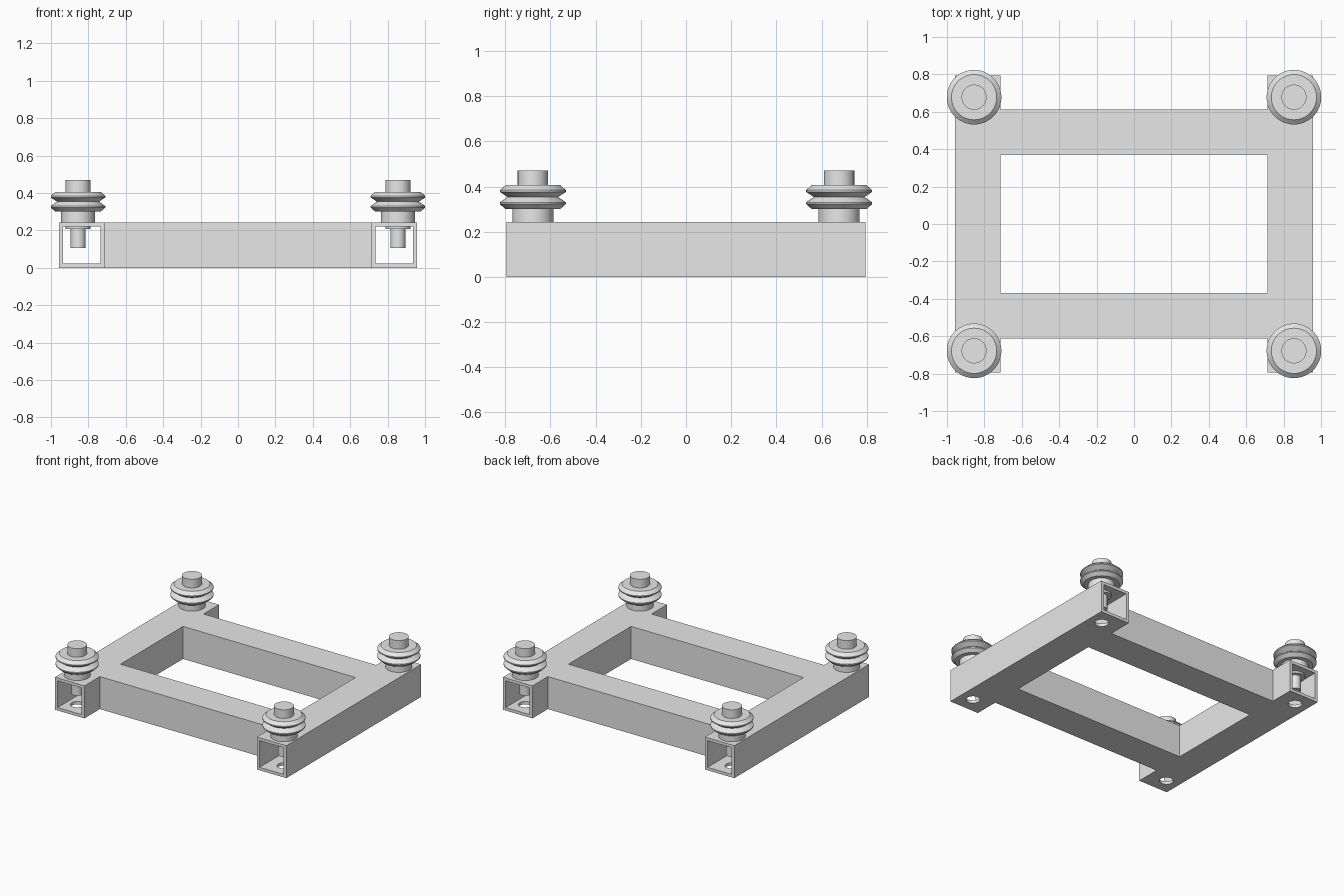
import bpy, bmesh, math
from mathutils import Matrix, Vector

cube = bpy.data.objects.get("Cube")
if cube:
    bpy.data.objects.remove(cube, do_unlink=True)

GREY = bpy.data.materials.new("plain grey")
GREY.use_nodes = True
GREY.diffuse_color = (0.8, 0.8, 0.8, 1)
GREY.node_tree.nodes["Principled BSDF"].inputs["Base Color"].default_value = (0.8, 0.8, 0.8, 1)

SIZE, WALL = 0.243, 0.022        # square tube section
RAIL_X, RAIL_LEN = 0.835, 1.59   # side rails
BEAM_Y = 0.491                   # cross beams
WHEEL_X, WHEEL_Y = 0.855, 0.678  # wheel axes


def add_object(name, bm):
    bmesh.ops.recalc_face_normals(bm, faces=bm.faces)
    mesh = bpy.data.meshes.new(name)
    bm.to_mesh(mesh)
    bm.free()
    mesh.materials.append(GREY)
    obj = bpy.data.objects.new(name, mesh)
    bpy.context.collection.objects.link(obj)
    return obj


def square_tube(name, center, length, along_x=False):
    """Hollow square tube, open at both ends."""
    bm = bmesh.new()
    rings = []
    h = SIZE / 2
    for r, y in ((h, -length / 2), (h, length / 2), (h - WALL, length / 2), (h - WALL, -length / 2)):
        rings.append([bm.verts.new((sx * r, y, sz * r))
                      for sx, sz in ((-1, -1), (1, -1), (1, 1), (-1, 1))])
    for k in range(4):
        a, b = rings[k], rings[(k + 1) % 4]
        for i in range(4):
            j = (i + 1) % 4
            bm.faces.new((a[i], a[j], b[j], b[i]))
    turn = Matrix.Rotation(math.pi / 2 if along_x else 0, 4, "Z")
    bm.transform(Matrix.Translation(Vector(center)) @ turn)
    return add_object(name, bm)


def lathe(name, profile, x, y, segments=48):
    """Closed solid turned about a vertical axis from (radius, z) points."""
    bm = bmesh.new()
    rings = [[bm.verts.new((x + r * math.cos(math.tau * i / segments),
                            y + r * math.sin(math.tau * i / segments), z))
              for i in range(segments)] for r, z in profile]
    for a, b in zip(rings, rings[1:]):
        for i in range(segments):
            j = (i + 1) % segments
            bm.faces.new((a[i], a[j], b[j], b[i]))
    bm.faces.new(rings[0])
    bm.faces.new(rings[-1])
    return add_object(name, bm)


def activate(obj):
    bpy.ops.object.select_all(action="DESELECT")
    obj.select_set(True)
    bpy.context.view_layer.objects.active = obj


def drill(obj, x, y):
    """Access hole through the lower wall, under a bolt."""
    cutter = lathe("hole_cutter", [(0.047, -0.03), (0.047, 0.06)], x, y, 32)
    cutter.hide_render = True
    mod = obj.modifiers.new("hole", "BOOLEAN")
    mod.operation, mod.solver, mod.object = "DIFFERENCE", "EXACT", cutter
    activate(obj)
    bpy.ops.object.modifier_apply(modifier=mod.name)
    bpy.data.objects.remove(cutter, do_unlink=True)


# Wheel parts as (radius, z) profiles
PARTS = {
    "spacer": [(0.091, 0.243), (0.091, 0.302)],
    "grooved_wheel": [(0.121, 0.300), (0.146, 0.322), (0.146, 0.330), (0.112, 0.353),
                      (0.146, 0.376), (0.146, 0.384), (0.121, 0.406)],
    "bolt_head": [(0.067, 0.404), (0.067, 0.470)],
    "bolt_shank": [(0.040, 0.105), (0.040, 0.302)],
    "lock_washer": [(0.067, 0.207), (0.067, 0.224)],
}

# Frame and wheels
for side, sx in (("left", 1), ("right", -1)):
    rail = square_tube(side + "_rail", (sx * RAIL_X, 0, SIZE / 2), RAIL_LEN)
    for end, sy in (("front", -1), ("back", 1)):
        x, y = sx * WHEEL_X, sy * WHEEL_Y
        drill(rail, x, y)
        for part, profile in PARTS.items():
            obj = lathe(f"{end}_{side}_{part}", profile, x, y)
            activate(obj)
            bpy.ops.object.shade_smooth_by_angle(angle=math.radians(25))

# Cross beams between the rails
for end, sy in (("front", -1), ("back", 1)):
    square_tube(end + "_beam", (0, sy * BEAM_Y, SIZE / 2), 2 * RAIL_X - SIZE, along_x=True)
